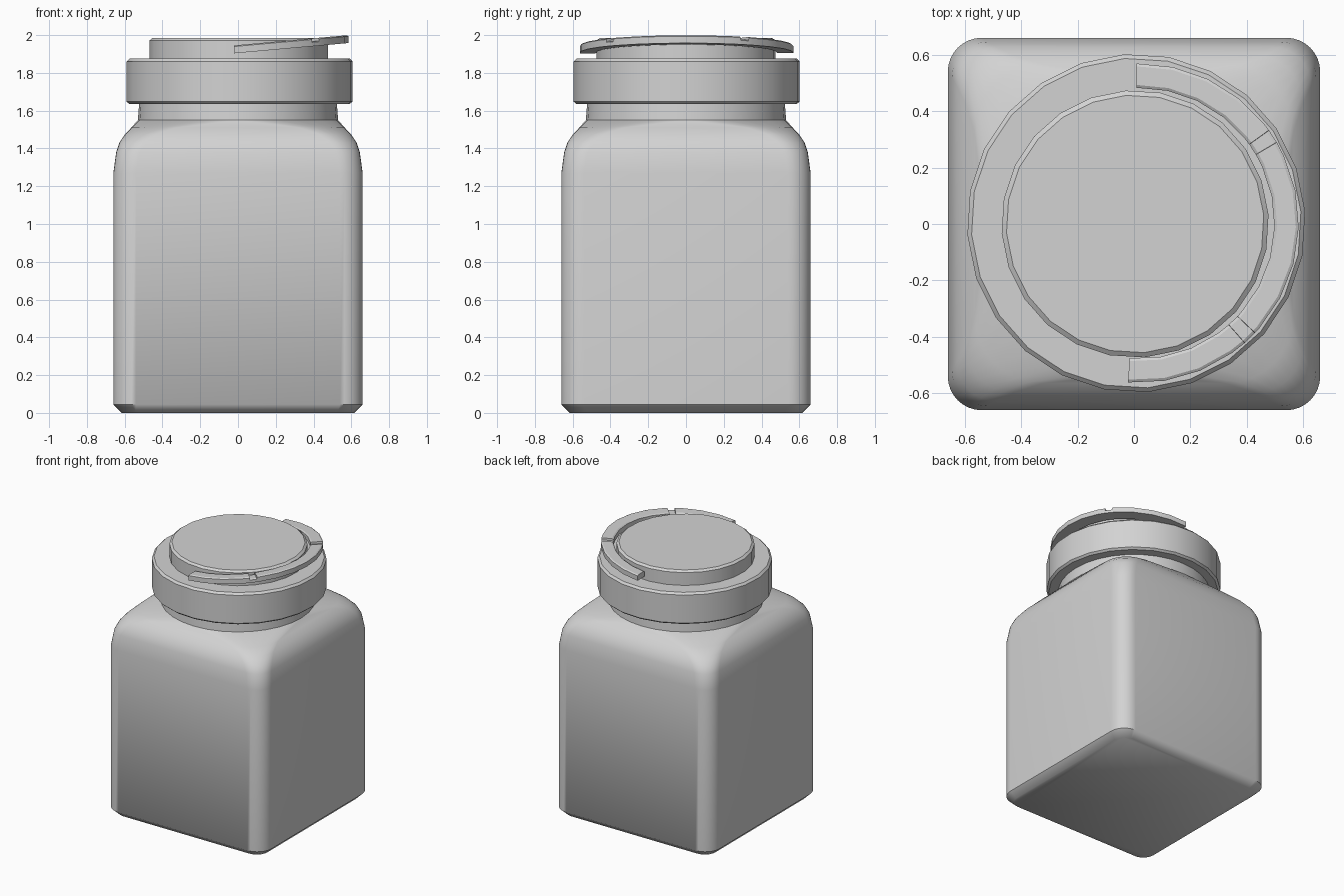
import bpy, bmesh
from math import sin, cos, pi, radians

cube = bpy.data.objects.get("Cube")
if cube:
    bpy.data.objects.remove(cube, do_unlink=True)

GREY = (0.65, 0.65, 0.65, 1)
mat = bpy.data.materials.new("plain grey")
mat.use_nodes = True
mat.diffuse_color = GREY
bsdf = next(n for n in mat.node_tree.nodes if n.type == 'BSDF_PRINCIPLED')
bsdf.inputs["Base Color"].default_value = GREY


def loft(name, rings, smooth_angle, closed=True, location=(0, 0, 0)):
    """Skin a list of equally long point rings and cap both ends."""
    bm = bmesh.new()
    loops = [[bm.verts.new(p) for p in ring] for ring in rings]
    n = len(loops[0])
    for a, b in zip(loops, loops[1:]):
        for i in range(n):
            j = (i + 1) % n
            bm.faces.new((a[i], a[j], b[j], b[i]))
    bm.faces.new(loops[0][::-1])
    bm.faces.new(loops[-1])
    bmesh.ops.remove_doubles(bm, verts=bm.verts, dist=0.0005)
    bmesh.ops.recalc_face_normals(bm, faces=bm.faces)
    mesh = bpy.data.meshes.new(name)
    bm.to_mesh(mesh)
    bm.free()
    mesh.materials.append(mat)
    ob = bpy.data.objects.new(name, mesh)
    ob.location = location
    bpy.context.collection.objects.link(ob)
    bpy.ops.object.select_all(action='DESELECT')
    ob.select_set(True)
    bpy.context.view_layer.objects.active = ob
    bpy.ops.object.shade_smooth_by_angle(angle=radians(smooth_angle))
    return ob


def rounded_square(z, half, radius, steps=8):
    pts = []
    for quarter in range(4):
        mid = pi / 4 + quarter * pi / 2
        cx = (half - radius) * (1 if cos(mid) > 0 else -1)
        cy = (half - radius) * (1 if sin(mid) > 0 else -1)
        for k in range(steps + 1):
            a = quarter * pi / 2 + k * pi / 2 / steps
            pts.append((cx + radius * cos(a), cy + radius * sin(a), z))
    return pts


def circle(z, radius, sides=24, turn=radians(4)):
    return [(radius * cos(turn + 2 * pi * i / sides),
             radius * sin(turn + 2 * pi * i / sides), z) for i in range(sides)]


# Square jar with rounded corners, shoulder blending into a round neck
body_levels = [(0, .615, .09), (.045, .66, .12), (1.27, .66, .12),
               (1.38, .645, .125), (1.43, .628, .14), (1.475, .598, .17),
               (1.51, .565, .24), (1.55, .53, .53), (1.66, .522, .522)]
loft("jar_body", [rounded_square(*lv) for lv in body_levels], 45)

# Wide lid collar with chamfered rims
loft("lid_collar", [circle(z, r) for z, r in
     [(1.635, .585), (1.648, .6), (1.86, .6), (1.875, .585)]],
     30, location=(.008, .003, 0))

# Raised round cap
loft("lid_cap", [circle(z, r) for z, r in
     [(1.86, .474), (1.972, .474), (1.985, .457)]],
     30, location=(.004, 0, 0))

# Half-ring pull tab, tilted upward, with two hinge notches
start, end, notch = -94, 91, 2.6
stations = [(start + (end - start) * i / 14, 0) for i in range(15)]
for centre in (-46, 33):
    lo, hi = centre - notch, centre + notch
    stations = [s for s in stations if not lo - 2 < s[0] < hi + 2]
    stations += [(lo, 0), (lo + .1, .015), (hi - .1, .015), (hi, 0)]
stations.sort()


def tab_section(angle, drop):
    a = radians(angle)
    top = .042 - drop
    section = [(.48, 0), (.566, 0), (.566, top - .006), (.556, top),
               (.49, top), (.48, top - .006)]
    return [(r * cos(a), r * sin(a), h + .09 * r * cos(a)) for r, h in section]


loft("pull_tab", [tab_section(*s) for s in stations], 25,
     location=(.018, .003, 1.907))
